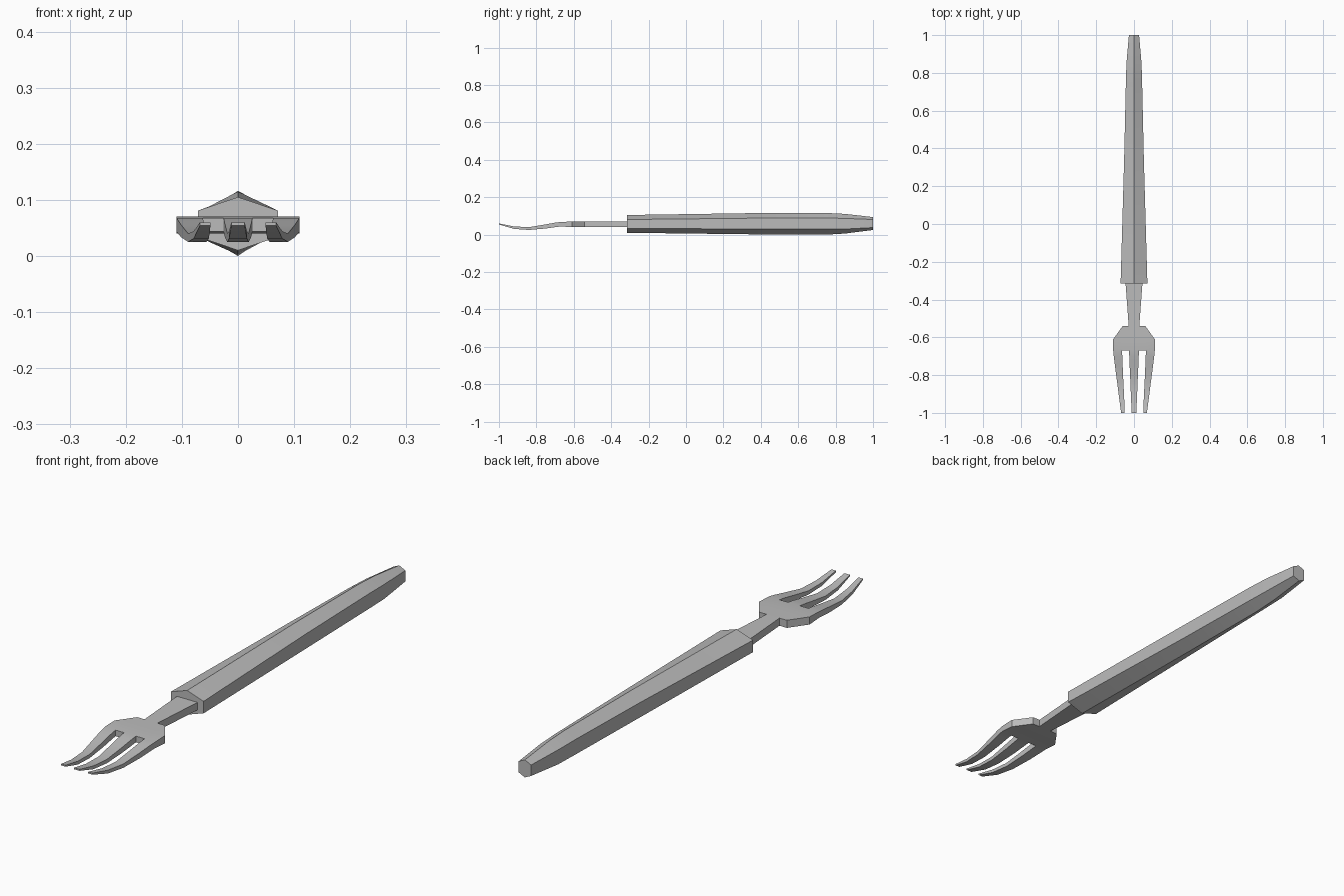
import bpy, bmesh, math

cube = bpy.data.objects.get("Cube")
if cube:
    bpy.data.objects.remove(cube, do_unlink=True)

grey = bpy.data.materials.new("plain grey")
grey.use_nodes = True
colour = (0.5, 0.5, 0.5, 1)
grey.diffuse_color = colour
grey.node_tree.nodes["Principled BSDF"].inputs["Base Color"].default_value = colour


def finish(name, bm):
    bmesh.ops.recalc_face_normals(bm, faces=bm.faces)
    mesh = bpy.data.meshes.new(name)
    bm.to_mesh(mesh)
    bm.free()
    mesh.materials.append(grey)
    obj = bpy.data.objects.new(name, mesh)
    bpy.context.collection.objects.link(obj)
    bpy.ops.object.select_all(action='DESELECT')
    obj.select_set(True)
    bpy.context.view_layer.objects.active = obj
    bpy.ops.object.shade_smooth_by_angle(angle=math.radians(15))


# Handle: six-sided sections with a ridge on top and a keel below
# y, half width, keel, lower side, upper side, ridge
handle = [
    (-0.315, 0.071, 0.010, 0.034, 0.081, 0.105),
    (0.35, 0.052, 0.002, 0.030, 0.088, 0.115),
    (0.75, 0.043, 0.0, 0.030, 0.089, 0.116),
    (0.85, 0.040, 0.006, 0.030, 0.087, 0.111),
    (1.0, 0.027, 0.025, 0.038, 0.081, 0.094),
]
bm = bmesh.new()
rings = []
for y, w, keel, low, high, ridge in handle:
    section = [(0, keel), (w, low), (w, high), (0, ridge), (-w, high), (-w, low)]
    rings.append([bm.verts.new((x, y, z)) for x, z in section])
for a, b in zip(rings, rings[1:]):
    for i in range(6):
        j = (i + 1) % 6
        bm.faces.new((a[i], a[j], b[j], b[i]))
bm.faces.new(rings[0])
bm.faces.new(rings[-1])
finish("handle", bm)

# Fork head: a grid of plan cells given thickness, with the slots left out
# y, top, bottom, outer edge, slot outer edge, slot inner edge
rows = [
    (-0.31, 0.070, 0.040, 0.06, 0.05, 0.045),
    (-0.54, 0.070, 0.040, 0.06, 0.045, 0.028),
    (-0.61, 0.070, 0.040, 0.11, 0.063, 0.027),
    (-0.67, 0.068, 0.044, 0.11, 0.063, 0.026),
    (-0.70, 0.064, 0.040, 0.107, 0.062, 0.025),
    (-0.75, 0.055, 0.033, 0.101, 0.060, 0.023),
    (-0.84, 0.040, 0.025, 0.089, 0.056, 0.019),
    (-0.92, 0.044, 0.031, 0.079, 0.052, 0.016),
    (-1.0, 0.060, 0.054, 0.068, 0.049, 0.012),
]
NECK_ROWS, SLOT_ROW = 1, 3
cells = set()
for r in range(len(rows) - 1):
    columns = [2] if r < NECK_ROWS else range(5) if r < SLOT_ROW else [0, 2, 4]
    cells.update((r, c) for c in columns)

bm = bmesh.new()
made = {}


def vert(r, c, side):
    """Grid vertex on the top (0) or bottom (1) surface."""
    if (r, c, side) not in made:
        row = rows[r]
        x = (-row[3], -row[4], -row[5], row[5], row[4], row[3])[c]
        made[r, c, side] = bm.verts.new((x, row[0], row[1 + side]))
    return made[r, c, side]


for r, c in sorted(cells):
    corners = [(r, c), (r, c + 1), (r + 1, c + 1), (r + 1, c)]
    for side in (0, 1):
        bm.faces.new([vert(*p, side) for p in corners])
    neighbours = [(r - 1, c), (r, c + 1), (r + 1, c), (r, c - 1)]
    for i, cell in enumerate(neighbours):
        if cell not in cells:
            p, q = corners[i], corners[(i + 1) % 4]
            bm.faces.new((vert(*p, 0), vert(*q, 0), vert(*q, 1), vert(*p, 1)))
finish("fork_head", bm)
